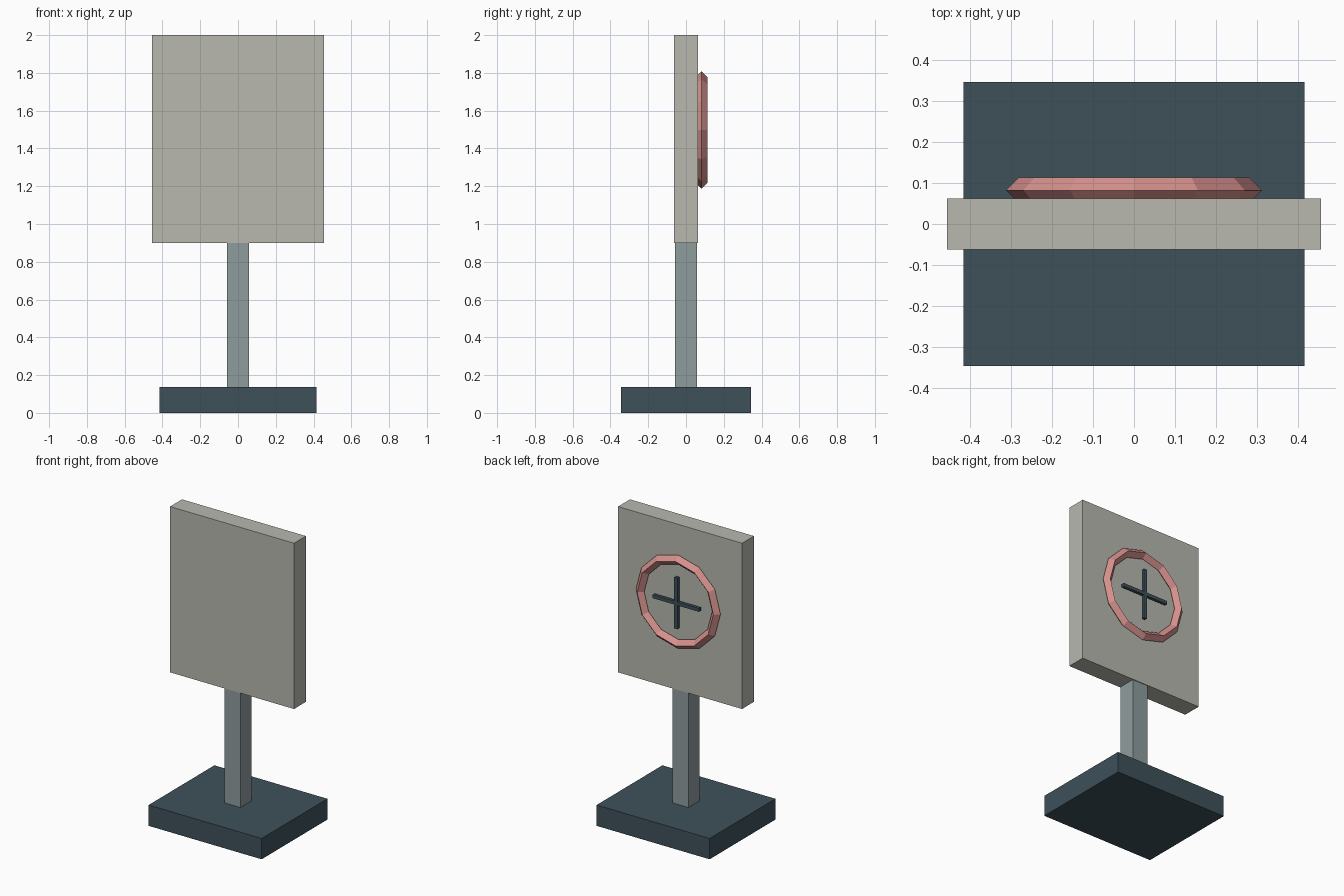
import bpy
import math

cube = bpy.data.objects.get("Cube")
if cube:
    bpy.data.objects.remove(cube, do_unlink=True)


def material(name, r, g, b):
    """Flat material from 0-255 display values."""
    linear = [((c / 255 + 0.055) / 1.055) ** 2.4 for c in (r, g, b)] + [1]
    mat = bpy.data.materials.new(name)
    mat.use_nodes = True
    mat.diffuse_color = linear
    mat.node_tree.nodes["Principled BSDF"].inputs["Base Color"].default_value = linear
    return mat


slate = material("dark slate", 62, 81, 90)
steel = material("grey steel", 143, 156, 158)
stone = material("pale stone", 184, 184, 176)
rose = material("dusty rose", 214, 145, 141)


def box(name, size, centre, mat):
    bpy.ops.mesh.primitive_cube_add(size=1, location=centre)
    ob = bpy.context.object
    ob.name = name
    ob.scale = size
    bpy.ops.object.transform_apply(location=False, rotation=False, scale=True)
    ob.data.materials.append(mat)
    return ob


# Stand and sign board
box("base", (0.83, 0.69, 0.138), (0, 0, 0.069), slate)
box("post", (0.115, 0.115, 0.78), (0, 0, 0.52), steel)
box("panel", (0.91, 0.125, 1.1), (0, 0, 1.45), stone)

# Faceted ring on the back of the panel
RING_Z = 1.497
bpy.ops.mesh.primitive_torus_add(
    major_segments=12, minor_segments=4, major_radius=0.28, minor_radius=0.031,
    location=(0, 0.082, RING_Z), rotation=(math.pi / 2, 0, 0))
ring = bpy.context.object
ring.name = "ring"
ring.data.materials.append(rose)
for face in ring.data.polygons:
    face.use_smooth = False

# Crossed bars inside the ring
LENGTH, WIDTH, DEPTH = 0.34, 0.023, 0.02
box("cross_bar_horizontal", (LENGTH, DEPTH, WIDTH), (0, 0.097, RING_Z), slate)
box("cross_bar_vertical", (WIDTH, DEPTH, LENGTH), (0, 0.097, RING_Z), slate)
